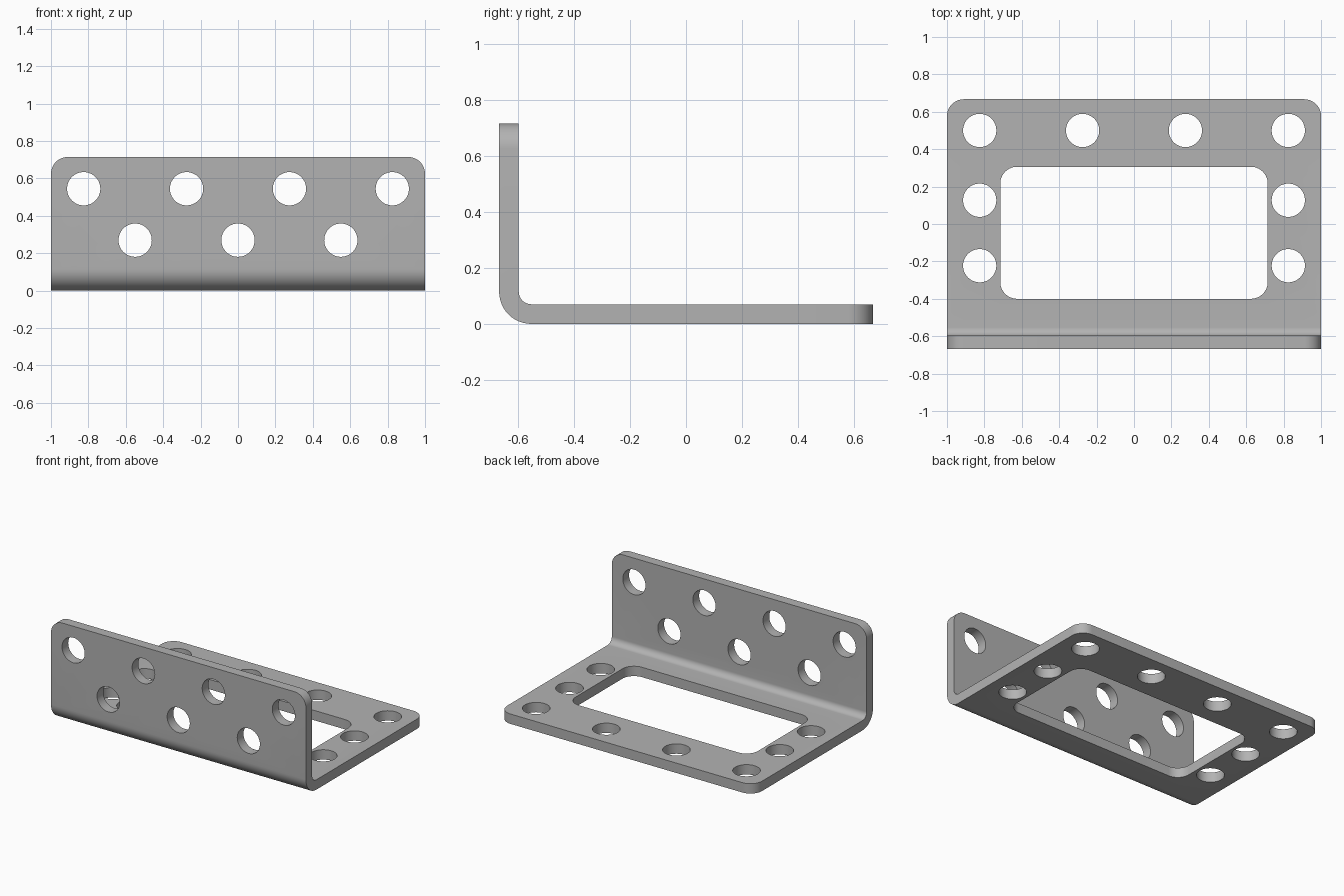
import bpy, bmesh, math
from mathutils import Matrix, Vector

old = bpy.data.objects.get("Cube")
if old:
    bpy.data.objects.remove(old, do_unlink=True)

# Main sizes
HALF_X, HALF_Y, HEIGHT, THICK = 1.0, 0.667, 0.715, 0.07
CORNER, HOLE_R = 0.09, 0.089
INNER_BEND = 0.045

steel = bpy.data.materials.new("plain grey steel")
steel.use_nodes = True
grey = (0.448, 0.448, 0.448, 1)
steel.diffuse_color = grey
steel.node_tree.nodes["Principled BSDF"].inputs["Base Color"].default_value = grey


def make_object(name, bm):
    bmesh.ops.recalc_face_normals(bm, faces=bm.faces)
    mesh = bpy.data.meshes.new(name)
    bm.to_mesh(mesh)
    bm.free()
    obj = bpy.data.objects.new(name, mesh)
    bpy.context.collection.objects.link(obj)
    mesh.materials.append(steel)
    return obj


def round_edges(bm, axis, radius, test, segments=12):
    """Round the edges along one axis whose midpoint passes the test."""
    edges = []
    for e in bm.edges:
        a, b = (v.co for v in e.verts)
        if abs((b - a).normalized()[axis]) > 0.999 and test((a + b) / 2):
            edges.append(e)
    bmesh.ops.bevel(bm, geom=edges, offset=radius, segments=segments,
                    profile=0.5, affect='EDGES')


# Bent plate: L profile extruded across the width
bm = bmesh.new()
front, inside = -HALF_Y, -HALF_Y + THICK
profile = [(front, 0), (HALF_Y, 0), (HALF_Y, THICK),
           (inside, THICK), (inside, HEIGHT), (front, HEIGHT)]
face = bm.faces.new([bm.verts.new((-HALF_X, y, z)) for y, z in profile])
ext = bmesh.ops.extrude_face_region(bm, geom=[face])
bmesh.ops.translate(bm, vec=(2 * HALF_X, 0, 0),
                    verts=[g for g in ext["geom"] if isinstance(g, bmesh.types.BMVert)])
bmesh.ops.recalc_face_normals(bm, faces=bm.faces)
# Free corners of both flanges
round_edges(bm, 2, CORNER, lambda m: m.y > HALF_Y - 0.01)
round_edges(bm, 1, CORNER, lambda m: m.z > HEIGHT - 0.01)
# Outside and inside of the bend
round_edges(bm, 0, INNER_BEND + THICK, lambda m: m.y < front + 0.01 and m.z < 0.01)
round_edges(bm, 0, INNER_BEND,
            lambda m: (m - Vector((0, inside, THICK))).length < 0.01)
bracket = make_object("angle_bracket", bm)

# Cutters for the holes and the window
bm = bmesh.new()


def add_hole(x, y, z, turn):
    bmesh.ops.create_cone(bm, cap_ends=True, segments=48, radius1=HOLE_R,
                          radius2=HOLE_R, depth=0.2,
                          matrix=Matrix.Translation((x, y, z)) @ Matrix.Rotation(turn, 4, 'X'))


for x in (-0.825, -0.275, 0.275, 0.825):
    add_hole(x, front + THICK / 2, 0.545, math.pi / 2)
    add_hole(x, 0.5, THICK / 2, 0)
for x in (-0.55, 0, 0.55):
    add_hole(x, front + THICK / 2, 0.27, math.pi / 2)
for x in (-0.825, 0.825):
    for y in (0.127, -0.223):
        add_hole(x, y, THICK / 2, 0)
hole_cutter = make_object("hole_cutter", bm)

bm = bmesh.new()
bmesh.ops.create_cube(bm, size=1, matrix=Matrix.Translation((0, -0.047, THICK / 2))
                      @ Matrix.Diagonal((1.43, 0.706, 0.2, 1)))
round_edges(bm, 2, CORNER, lambda m: True)
window_cutter = make_object("window_cutter", bm)

# Cut, then drop the helpers
bpy.ops.object.select_all(action='DESELECT')
bpy.context.view_layer.objects.active = bracket
bracket.select_set(True)
for cutter in (hole_cutter, window_cutter):
    cutter.hide_render = True
    mod = bracket.modifiers.new(cutter.name, 'BOOLEAN')
    mod.operation, mod.solver, mod.object = 'DIFFERENCE', 'EXACT', cutter
    bpy.ops.object.modifier_apply(modifier=mod.name)
    bpy.data.objects.remove(cutter, do_unlink=True)

bpy.ops.object.shade_smooth_by_angle(angle=math.radians(30))
